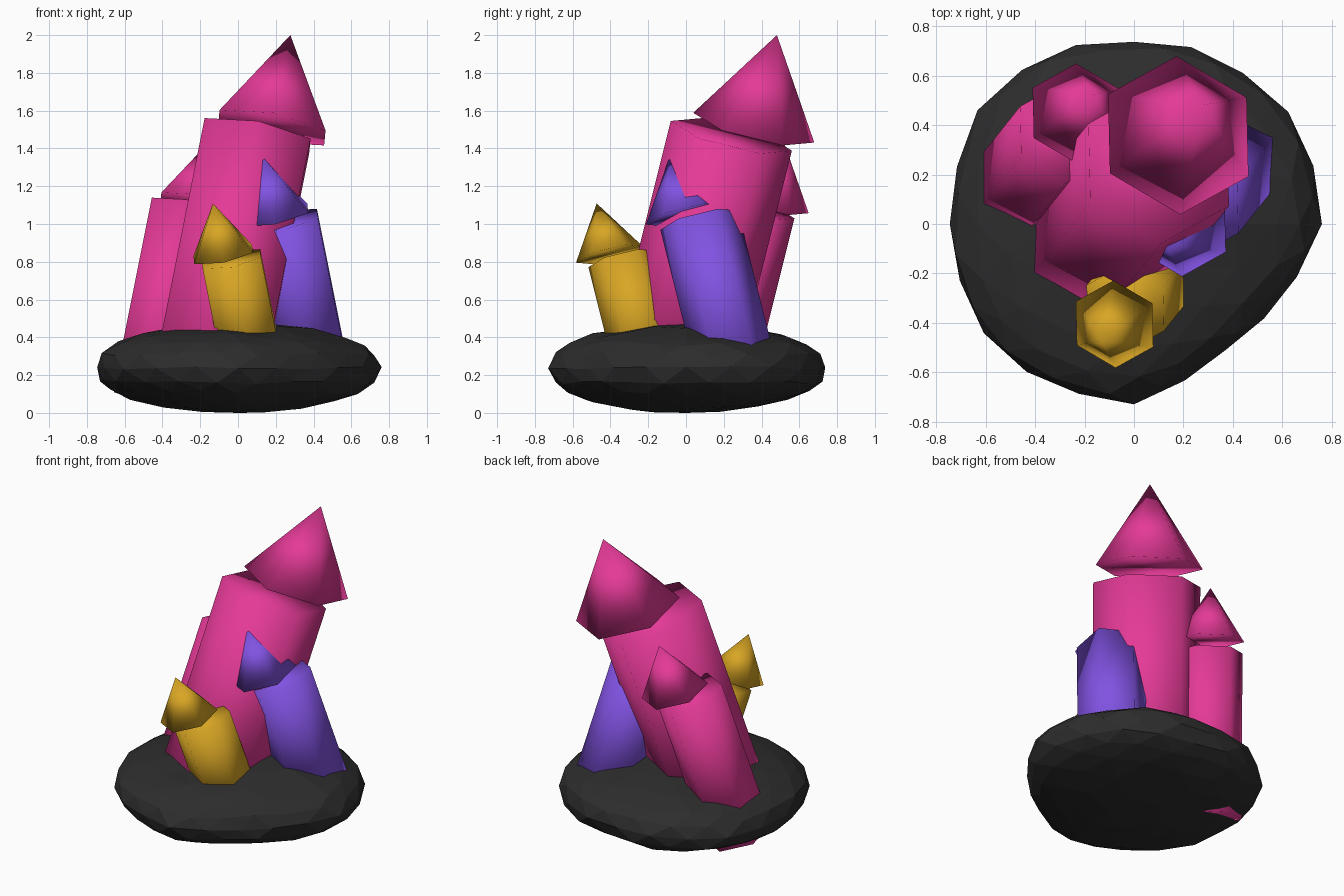
import bpy, bmesh, math, random
from mathutils import Vector

random.seed(4)
if "Cube" in bpy.data.objects:
    bpy.data.objects.remove(bpy.data.objects["Cube"], do_unlink=True)


def material(name, rgb):
    mat = bpy.data.materials.new(name)
    mat.use_nodes = True
    color = (*rgb, 1.0)
    mat.diffuse_color = color
    shader = next(n for n in mat.node_tree.nodes if n.type == "BSDF_PRINCIPLED")
    shader.inputs["Base Color"].default_value = color
    shader.inputs["Roughness"].default_value = 0.7
    return mat


PINK = material("pink", (0.78, 0.042, 0.31))
PURPLE = material("purple", (0.22, 0.085, 0.76))
GOLD = material("gold", (0.69, 0.38, 0.018))
STONE = material("dark stone", (0.026, 0.026, 0.026))


def add_object(name, bm, mat, smooth):
    bmesh.ops.recalc_face_normals(bm, faces=bm.faces[:])
    for face in bm.faces:
        face.smooth = smooth
    mesh = bpy.data.meshes.new(name)
    bm.to_mesh(mesh)
    bm.free()
    mesh.materials.append(mat)
    obj = bpy.data.objects.new(name, mesh)
    bpy.context.collection.objects.link(obj)
    return obj


def hex_ring(bm, radius, z):
    angles = [math.radians(30 + 60 * i) for i in range(6)]
    return [bm.verts.new((radius * math.cos(a), radius * math.sin(a), z)) for a in angles]


def hex_solid(name, mat, radius, base, end, pointed):
    """Six-sided prism or pyramid standing on base, aimed at end."""
    axis = end - base
    bm = bmesh.new()
    lower = hex_ring(bm, radius, 0)
    bm.faces.new(lower)
    if pointed:
        tip = bm.verts.new((0, 0, axis.length))
        for i in range(6):
            bm.faces.new((lower[i - 1], lower[i], tip))
    else:
        upper = hex_ring(bm, radius, axis.length)
        bm.faces.new(upper)
        for i in range(6):
            bm.faces.new((lower[i - 1], lower[i], upper[i], upper[i - 1]))
    obj = add_object(name, bm, mat, True)
    obj.location = base
    obj.rotation_mode = "QUATERNION"
    obj.rotation_quaternion = Vector((0, 0, 1)).rotation_difference(axis)
    return obj


def crystal(name, mat, lean, radius, top, base_z):
    """Leaning column with a loose pointed cap that has slid sideways."""
    top = Vector(top)
    axis = Vector((0.2 * lean, 0.25 * lean, 1))
    hex_solid(name + "_column", mat, radius, top - axis * (top.z - base_z), top, False)
    cap = top + radius * Vector((0.24 * lean, 0.36 * lean, 0.13))
    hex_solid(name + "_cap", mat, radius, cap, cap + axis * radius * 1.485, True)


# Crystals
crystal("large_crystal", PINK, 1, 0.33, (0.10, 0.24, 1.467), 0.12)
crystal("back_crystal", PINK, 1, 0.21, (-0.28, 0.37, 1.08), 0.10)
crystal("side_crystal", PURPLE, -1, 0.212, (0.24, 0.07, 1.02), 0.22)
crystal("front_crystal", GOLD, -1, 0.182, (-0.035, -0.34, 0.815), 0.25)

# Rock base: flattened ball with an uneven outline, radius given every 30 degrees
OUTLINE = [0.75, 0.77, 0.755, 0.725, 0.78, 0.77, 0.745, 0.75, 0.725, 0.72, 0.63, 0.645]


def outline_radius(angle):
    t = (angle / math.tau % 1.0) * len(OUTLINE)
    i = int(t)
    a, b = OUTLINE[i % 12], OUTLINE[(i + 1) % 12]
    return a + (b - a) * (t - i)


bm = bmesh.new()
bmesh.ops.create_icosphere(bm, subdivisions=3, radius=1)
for v in bm.verts:
    n = v.co.normalized()
    r = outline_radius(math.atan2(n.y, n.x)) * random.uniform(0.99, 1.02)
    height = math.copysign(abs(n.z) ** 0.87, n.z)
    z = 0.238 + 0.236 * height + random.uniform(-0.008, 0.008)
    v.co = (n.x * r, n.y * r, max(z, 0.0))
lowest = min(v.co.z for v in bm.verts)
for v in bm.verts:
    v.co.z -= lowest
add_object("rock_base", bm, STONE, False)
